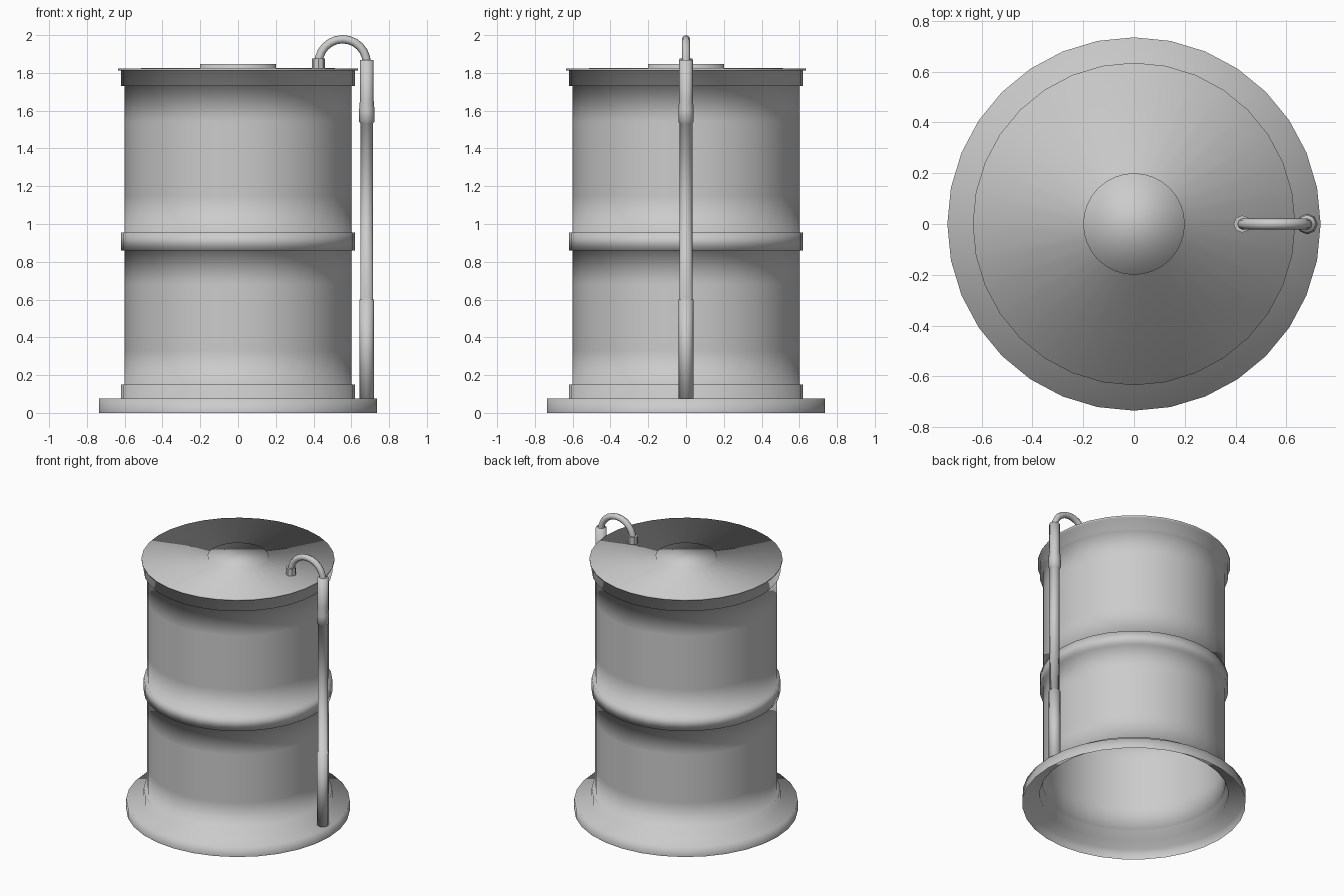
import bpy, bmesh
from math import sin, cos, pi

if "Cube" in bpy.data.objects:
    bpy.data.objects.remove(bpy.data.objects["Cube"])


def add(name, mesh):
    obj = bpy.data.objects.new(name, mesh)
    bpy.context.collection.objects.link(obj)
    return obj


def lathe(name, profile, sides, x=0.0, cap_top=True, cap_bottom=False):
    """Spin a bottom-to-top (radius, z) profile about a vertical axis at x."""
    bm = bmesh.new()
    rings = [[bm.verts.new((x + r * cos(2 * pi * j / sides), r * sin(2 * pi * j / sides), z))
              for j in range(sides)] for r, z in profile]
    for a, b in zip(rings, rings[1:]):
        for j in range(sides):
            k = (j + 1) % sides
            bm.faces.new((a[j], a[k], b[k], b[j]))
    if cap_top:
        bm.faces.new(rings[-1])
    if cap_bottom:
        bm.faces.new(rings[0][::-1])
    for f in bm.faces:
        f.smooth = True
    mesh = bpy.data.meshes.new(name)
    bm.to_mesh(mesh)
    bm.free()
    return add(name, mesh)


# Barrel shell, open underneath: flange, lower band, wall, middle band, wall, upper band, lid, raised cap
lathe("barrel", [
    (0.735, 0.0), (0.735, 0.075), (0.62, 0.075), (0.62, 0.15),
    (0.60, 0.15), (0.60, 0.33), (0.60, 0.68), (0.60, 0.86),
    (0.62, 0.86), (0.62, 0.955),
    (0.60, 0.955), (0.60, 1.15), (0.60, 1.54), (0.60, 1.73),
    (0.62, 1.73), (0.62, 1.812), (0.635, 1.812), (0.635, 1.824),
    (0.20, 1.826), (0.20, 1.846)], 32)

# Upright pipe with thicker lower sleeve and a coupling near the top
PIPE_X, NUT_X = 0.682, 0.426
lathe("upright_pipe", [
    (0.039, 0.075), (0.039, 0.60), (0.034, 0.60), (0.034, 1.535),
    (0.041, 1.54), (0.041, 1.60), (0.036, 1.66), (0.036, 1.868)], 8, PIPE_X, cap_bottom=True)

# Nut where the pipe enters the lid
nut = lathe("lid_nut", [(0.034, 1.82), (0.034, 1.876)], 8, NUT_X, cap_bottom=True)
for f in nut.data.polygons:
    f.use_smooth = False

# Thin bent pipe arching from the upright to the lid nut
radius = (PIPE_X - NUT_X) / 2
centre = (PIPE_X + NUT_X) / 2
points = [(centre + radius * cos(pi * i / 12), 0, 1.85 + radius * sin(pi * i / 12)) for i in range(13)]
curve = bpy.data.curves.new("bent_pipe_path", 'CURVE')
curve.dimensions = '3D'
curve.bevel_depth = 0.022
curve.bevel_resolution = 2
spline = curve.splines.new('POLY')
spline.points.add(len(points) - 1)
for p, co in zip(spline.points, points):
    p.co = (*co, 1)
spline.use_smooth = True
add("bent_pipe", curve)
